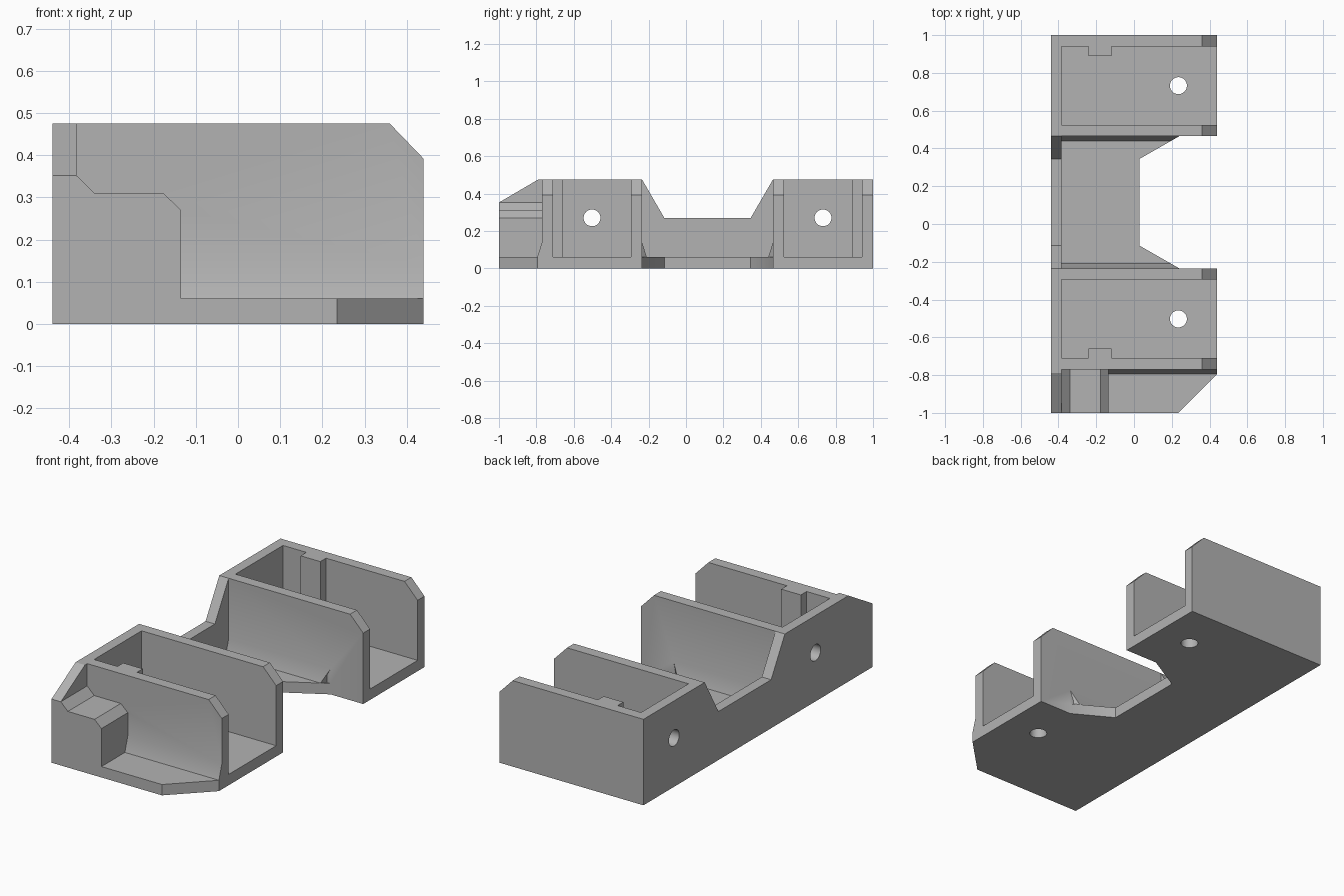
import bpy
import bmesh
import math

old = bpy.data.objects.get("Cube")
if old:
    bpy.data.objects.remove(old, do_unlink=True)

grey = bpy.data.materials.new("plain grey")
grey.use_nodes = True
colour = (0.45, 0.45, 0.45, 1)
grey.diffuse_color = colour
grey.node_tree.nodes["Principled BSDF"].inputs["Base Color"].default_value = colour

BACK, INNER, FRONT = -0.44, -0.383, 0.44
TOP, FLOOR, WALL = 0.475, 0.06, 0.06
BAYS = ((-0.77, -0.235, -1), (0.465, 1.0, 1))   # start, end, side that carries the rib


def make(name, rings):
    """Closed solid between two matching rings of points."""
    bm = bmesh.new()
    a, b = [[bm.verts.new(p) for p in ring] for ring in rings]
    bm.faces.new(a)
    bm.faces.new(b)
    for i in range(len(a)):
        j = (i + 1) % len(a)
        bm.faces.new((a[i], a[j], b[j], b[i]))
    bmesh.ops.recalc_face_normals(bm, faces=bm.faces)
    mesh = bpy.data.meshes.new(name)
    bm.to_mesh(mesh)
    bm.free()
    mesh.materials.append(grey)
    obj = bpy.data.objects.new(name, mesh)
    bpy.context.collection.objects.link(obj)
    return obj


def prism(name, axis, outline, lo, hi):
    """Extrude a 2D outline along an axis."""
    def place(p, t):
        p = list(p)
        p.insert("xyz".index(axis), t)
        return p
    return make(name, [[place(p, t) for p in outline] for t in (lo, hi)])


def rect(a, b, c, d):
    return [(a, c), (b, c), (b, d), (a, d)]


def circle(u, v, r=0.045, n=32):
    return [(u + r * math.cos(i * math.tau / n), v + r * math.sin(i * math.tau / n))
            for i in range(n)]


# Base plate with the waist cut-out and the clipped front corner
body = prism("housing", "z", [
    (BACK, -1), (0.235, -1), (FRONT, -0.795), (FRONT, -0.235), (0.24, -0.235),
    (0.03, -0.115), (0.03, 0.345), (0.24, 0.465), (FRONT, 0.465), (FRONT, 1), (BACK, 1)],
    0, FLOOR)
parts, cutters = [], []

# Back wall, lowered between the bays
parts.append(prism("back_wall", "x", [
    (-1, 0), (1, 0), (1, TOP), (0.465, TOP), (0.345, 0.268), (-0.115, 0.268),
    (-0.235, TOP), (-0.79, TOP), (-1, 0.352)], BACK, INNER))

# Bay side walls with chamfered front corners, ribs and holes
side = [(BACK, 0), (FRONT, 0), (FRONT, 0.392), (0.36, TOP), (BACK, TOP)]
for start, end, rib in BAYS:
    for y in (start, end - WALL):
        parts.append(prism("side_wall", "y", side, y, y + WALL))
    inner = end - WALL if rib > 0 else start + WALL
    ys = sorted((inner - rib * 0.05, inner + rib * 0.03))
    parts.append(prism("rib", "z", rect(-0.24, -0.12, *ys), 0.03, TOP))
    mid = (start + end) / 2
    cutters.append(prism("wall_hole", "x", circle(mid, 0.27), -0.6, -0.3))
    cutters.append(prism("floor_hole", "z", circle(0.235, mid), -0.1, 0.2))

# Stepped block at the front end
parts.append(prism("end_block", "y", [
    (BACK, 0), (-0.135, 0), (-0.135, 0.27), (-0.177, 0.31), (-0.34, 0.31),
    (INNER, 0.352), (BACK, 0.352)], -1, -0.75))


# Sloped webs where the outer bay walls meet the floor
def web(y, out, x0, x_wall, x_toe):
    section = ((y - out, 0.03), (y - out, 0.14), (y, 0.14), (y + out, FLOOR), (y + out, 0.03))
    ends = (x_wall, x_wall, x_wall, x_toe, x_toe)
    return make("web", [[(x0, *p) for p in section],
                        [(x, *p) for x, p in zip(ends, section)]])


parts.append(web(-0.77, -0.025, -0.2, FRONT, FRONT))
parts.append(web(-0.235, 0.025, -0.41, 0.24, 0.196))
parts.append(web(0.465, -0.025, -0.41, 0.24, 0.196))

# Merge the parts, then drill the holes
bpy.context.view_layer.objects.active = body
body.select_set(True)
for group, operation in ((parts, "UNION"), (cutters, "DIFFERENCE")):
    for part in group:
        mod = body.modifiers.new("merge", "BOOLEAN")
        mod.operation, mod.solver, mod.object = operation, "EXACT", part
        bpy.ops.object.modifier_apply(modifier=mod.name)
        bpy.data.objects.remove(part, do_unlink=True)

# Tidy the mesh and keep hard edges crisp
bm = bmesh.new()
bm.from_mesh(body.data)
bmesh.ops.remove_doubles(bm, verts=bm.verts, dist=0.0005)
bmesh.ops.dissolve_limit(bm, angle_limit=0.01, verts=bm.verts, edges=bm.edges)
bm.to_mesh(body.data)
bm.free()
bpy.ops.object.shade_smooth_by_angle(angle=math.radians(30))
